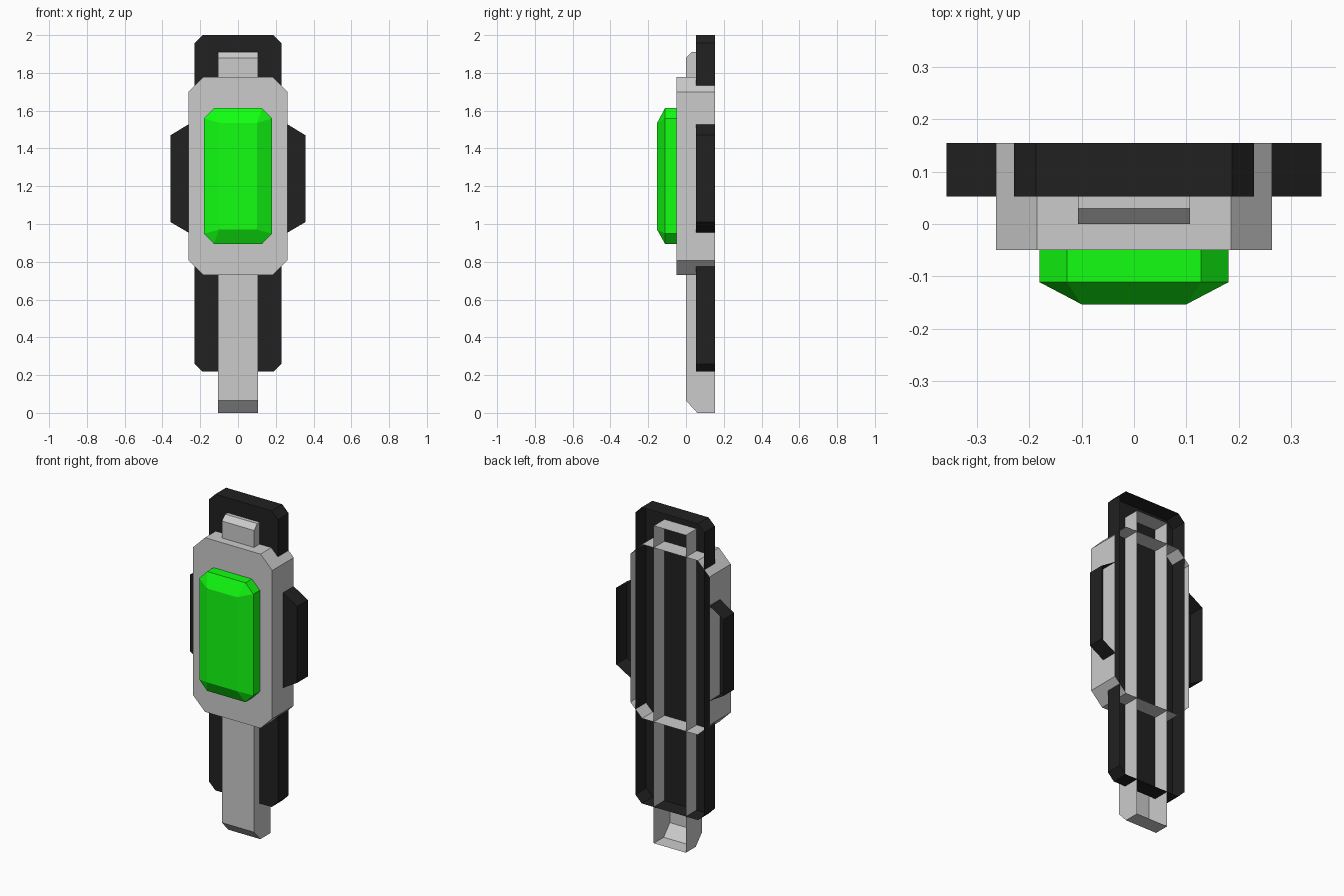
import bpy, bmesh

if "Cube" in bpy.data.objects:
    bpy.data.objects.remove(bpy.data.objects["Cube"])

BACK = 0.154


def material(name, rgb):
    m = bpy.data.materials.new(name)
    m.diffuse_color = (*rgb, 1)
    m.use_nodes = True
    m.node_tree.nodes["Principled BSDF"].inputs["Base Color"].default_value = m.diffuse_color
    return m


def finish(name, bm, mat=None):
    bmesh.ops.recalc_face_normals(bm, faces=bm.faces)
    mesh = bpy.data.meshes.new(name)
    bm.to_mesh(mesh)
    bm.free()
    if mat:
        mesh.materials.append(mat)
    ob = bpy.data.objects.new(name, mesh)
    bpy.context.collection.objects.link(ob)
    return ob


def cut_rect(w, z0, z1, cx, cz):
    """Rectangle outline in x/z with cut corners."""
    return [(-w + cx, z0), (w - cx, z0), (w, z0 + cz), (w, z1 - cz),
            (w - cx, z1), (-w + cx, z1), (-w, z1 - cz), (-w, z0 + cz)]


def shell(name, outline, front, mat=None, closed=True):
    """Front plate with side walls, open at the back."""
    bm = bmesh.new()
    f = [bm.verts.new((x, front, z)) for x, z in outline]
    b = [bm.verts.new((x, BACK, z)) for x, z in outline]
    bm.faces.new(f)
    n = len(f)
    for i in range(n if closed else n - 1):
        j = (i + 1) % n
        bm.faces.new((f[i], f[j], b[j], b[i]))
    return finish(name, bm, mat)


black = material("black", (0.015, 0.015, 0.015))
green = material("green", (0.006, 1.0, 0.006))

# Long black back plate and grey housing
shell("back_plate", cut_rect(0.229, 0.218, 2.0, 0.042, 0.042), 0.052, black)
shell("housing", cut_rect(0.263, 0.73, 1.778, 0.078, 0.078), -0.05)

# Side wings, mirrored
wing = shell("side_wings", [(0.263, 0.955), (0.357, 1.01), (0.357, 1.47), (0.263, 1.527)],
             0.052, black, closed=False)
wing.modifiers.new("mirror", 'MIRROR')

# Central strap, side profile swept across x, open at the back
profile = [(BACK, 0), (0.06, 0), (0, 0.065), (0, 1.88), (0.03, 1.91), (BACK, 1.91)]
bm = bmesh.new()
left, right = ([bm.verts.new((x, y, z)) for y, z in profile] for x in (-0.107, 0.107))
bm.faces.new(left)
bm.faces.new(right)
for i in range(len(profile) - 1):
    bm.faces.new((left[i], left[i + 1], right[i + 1], right[i]))
finish("center_strap", bm)

# Green gem: straight girdle, bevelled crown to a rectangular table
ring = cut_rect(0.18, 0.895, 1.613, 0.052, 0.054)
bm = bmesh.new()
base = [bm.verts.new((x, -0.05, z)) for x, z in ring]
girdle = [bm.verts.new((x, -0.111, z)) for x, z in ring]
table = [bm.verts.new((x, -0.153, z)) for x, z in
         ((-0.1, 0.97), (0.1, 0.97), (0.1, 1.535), (-0.1, 1.535))]
bm.faces.new(table)
for i in range(8):
    j = (i + 1) % 8
    bm.faces.new((base[i], base[j], girdle[j], girdle[i]))
for k in range(4):
    a, b, c = girdle[2 * k], girdle[2 * k + 1], girdle[(2 * k + 2) % 8]
    p, q = table[k], table[(k + 1) % 4]
    bm.faces.new((a, b, q, p))
    bm.faces.new((b, c, q))
finish("gem", bm, green)
